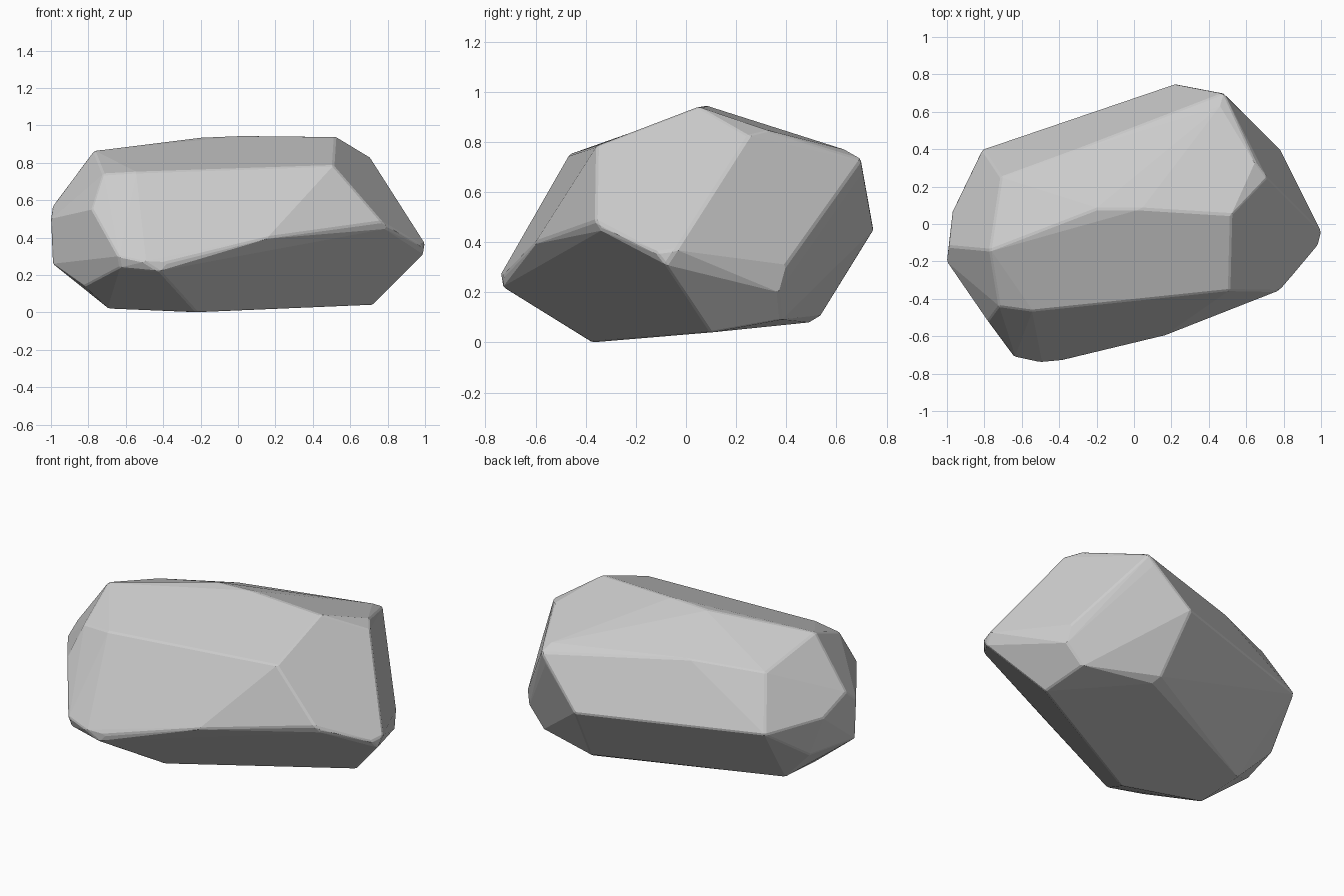
import bpy, bmesh
from math import radians
from mathutils import Vector

if "Cube" in bpy.data.objects:
    bpy.data.objects.remove(bpy.data.objects["Cube"])

# Corner points of the chipped boulder, grouped by facet edge
top_ridge = [(-.77, -.14, .865), (-.2, .08, .935), (.04, .08, .945), (.52, .05, .94)]
front_upper = [(-.72, -.44, .74), (-.54, -.465, .75), (.51, -.355, .785)]
front_belt = [(-.78, -.52, .55), (-.64, -.71, .30), (-.5, -.74, .27), (-.37, -.725, .27),
              (.16, -.6, .40), (.77, -.36, .485),
              (-.63, -.69, .24), (-.42, -.73, .22), (.79, -.34, .45)]
right_end = [(.98, -.12, .36), (1, -.04, .37), (.99, -.08, .31), (.945, .05, .31),
             (.71, .25, .825), (.65, .33, .845), (.78, .4, .31), (.79, .37, .2)]
back_side = [(.46, .63, .77), (.48, .70, .73), (.45, .70, .67), (.22, .75, .45),
             (-.3, .4, .785), (-.71, .25, .755), (-.81, .4, .46)]
left_end = [(-.99, -.12, .57), (-1, -.2, .5), (-.97, .07, .48),
            (-.99, -.2, .26), (-.9, .1, .25), (-.82, -.38, .14)]
base = [(-.22, -.375, 0), (-.69, -.25, .02), (-.7, .05, .045), (.72, .1, .04),
        (.69, .38, .09), (.26, .54, .11), (.28, .49, .08)]

# Wrap the corners in a convex skin
bm = bmesh.new()
for p in top_ridge + front_upper + front_belt + right_end + back_side + left_end + base:
    bm.verts.new(Vector(p))
hull = bmesh.ops.convex_hull(bm, input=bm.verts[:])
bmesh.ops.delete(bm, geom=[v for v in bm.verts if not v.link_faces], context='VERTS')

# Merge nearly level triangles into broad flat facets
bmesh.ops.dissolve_limit(bm, angle_limit=radians(3), verts=bm.verts[:], edges=bm.edges[:])
bmesh.ops.recalc_face_normals(bm, faces=bm.faces[:])

mesh = bpy.data.meshes.new("boulder")
bm.to_mesh(mesh)
bm.free()
boulder = bpy.data.objects.new("boulder", mesh)
bpy.context.collection.objects.link(boulder)

# Narrow worn edges between facets
bevel = boulder.modifiers.new("worn_edges", 'BEVEL')
bevel.width = .008
bevel.segments = 1
bevel.limit_method = 'ANGLE'
bevel.angle_limit = radians(30)
